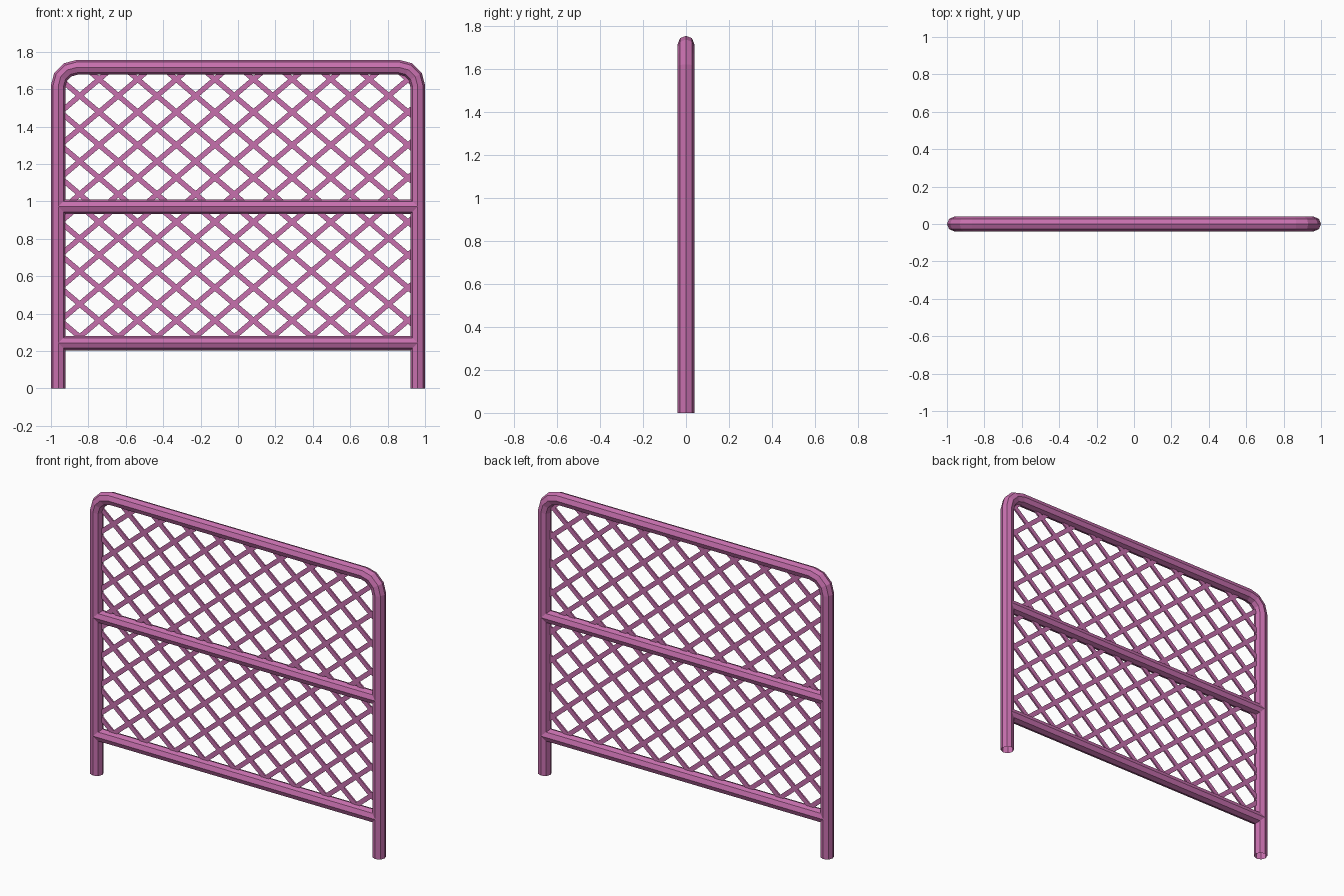
import bpy, bmesh, math
from mathutils import Vector

cube = bpy.data.objects.get("Cube")
if cube:
    bpy.data.objects.remove(cube, do_unlink=True)

pink = bpy.data.materials.new("pink_paint")
pink.use_nodes = True
COLOR = (0.57, 0.16, 0.42, 1)
pink.diffuse_color = COLOR
pink.node_tree.nodes["Principled BSDF"].inputs["Base Color"].default_value = COLOR

SIDES, R = 8, 0.039
POST_X, TOP_Z, BEND = 0.961, 1.717, 0.1
MIDDLE_Z, LOWER_Z = 0.972, 0.243


def finish(bm, name):
    bmesh.ops.recalc_face_normals(bm, faces=bm.faces)
    mesh = bpy.data.meshes.new(name)
    bm.to_mesh(mesh)
    bm.free()
    mesh.materials.append(pink)
    obj = bpy.data.objects.new(name, mesh)
    bpy.context.collection.objects.link(obj)


def tube(name, path):
    """Sweep an open-ended octagon along a path in the XZ plane with mitred joints."""
    bm = bmesh.new()
    pts = [Vector((x, 0, z)) for x, z in path]
    rings = []
    for i, p in enumerate(pts):
        before = (p - pts[i - 1]).normalized() if i else None
        after = (pts[i + 1] - p).normalized() if i < len(pts) - 1 else None
        t = ((before or after) + (after or before)).normalized()
        n = Vector((-t.z, 0, t.x)) / t.dot(after or before)
        ring = []
        for k in range(SIDES):
            a = math.tau * k / SIDES
            ring.append(bm.verts.new(p + n * R * math.sin(a) + Vector((0, R * math.cos(a), 0))))
        rings.append(ring)
    for a, b in zip(rings, rings[1:]):
        for k in range(SIDES):
            j = (k + 1) % SIDES
            bm.faces.new((a[k], a[j], b[j], b[k]))
    finish(bm, name)


# Hoop frame: two posts joined by a rounded top
bend = [(POST_X - BEND + BEND * math.cos(math.radians(a)),
         TOP_Z - BEND + BEND * math.sin(math.radians(a))) for a in (0, 30, 60, 90)]
right_half = [(POST_X, 0)] + bend
tube("hoop_frame", right_half + [(-x, z) for x, z in reversed(right_half)])

# Horizontal rails
for name, z in (("middle_rail", MIDDLE_Z), ("lower_rail", LOWER_Z)):
    tube(name, [(-POST_X, z), (POST_X, z)])

# Diagonal lattice panels, trimmed to the frame openings
STEP_X, STEP_Z = 0.2065, 0.1755
NODE_X = -0.743
WIDTH, DEPTH = 0.028, 0.01
LEFT, RIGHT = -0.945, 0.922


def lattice(name, sign, node_z, bottom, top):
    """Parallel slats leaning one way through the crossings at height node_z."""
    bm = bmesh.new()
    along = Vector((STEP_X, 0, sign * STEP_Z)).normalized()
    across = Vector((-along.z, 0, along.x)) * WIDTH / 2
    deep = Vector((0, DEPTH / 2, 0))
    for k in range(-12, 21):
        mid = Vector((NODE_X + k * STEP_X, 0, node_z))
        ends = [[bm.verts.new(mid + along * s + across * u + deep * v)
                 for u, v in ((-1, -1), (1, -1), (1, 1), (-1, 1))] for s in (-4, 4)]
        for i in range(4):
            j = (i + 1) % 4
            bm.faces.new((ends[0][i], ends[0][j], ends[1][j], ends[1][i]))
        for end in ends:
            bm.faces.new(end)
    for corner, side in ((Vector((LEFT, 0, bottom)), -1), (Vector((RIGHT, 0, top)), 1)):
        for axis in (Vector((side, 0, 0)), Vector((0, 0, side))):
            bmesh.ops.bisect_plane(bm, geom=bm.verts[:] + bm.edges[:] + bm.faces[:],
                                   plane_co=corner, plane_no=axis, clear_outer=True)
            bmesh.ops.holes_fill(bm, edges=[e for e in bm.edges if e.is_boundary], sides=8)
    finish(bm, name)


for panel, node_z, bottom, top in (("upper", 1.653, MIDDLE_Z, 1.705),
                                   ("lower", 0.89, LOWER_Z, MIDDLE_Z)):
    lattice(panel + "_rising_slats", 1, node_z, bottom, top)
    lattice(panel + "_falling_slats", -1, node_z, bottom, top)
